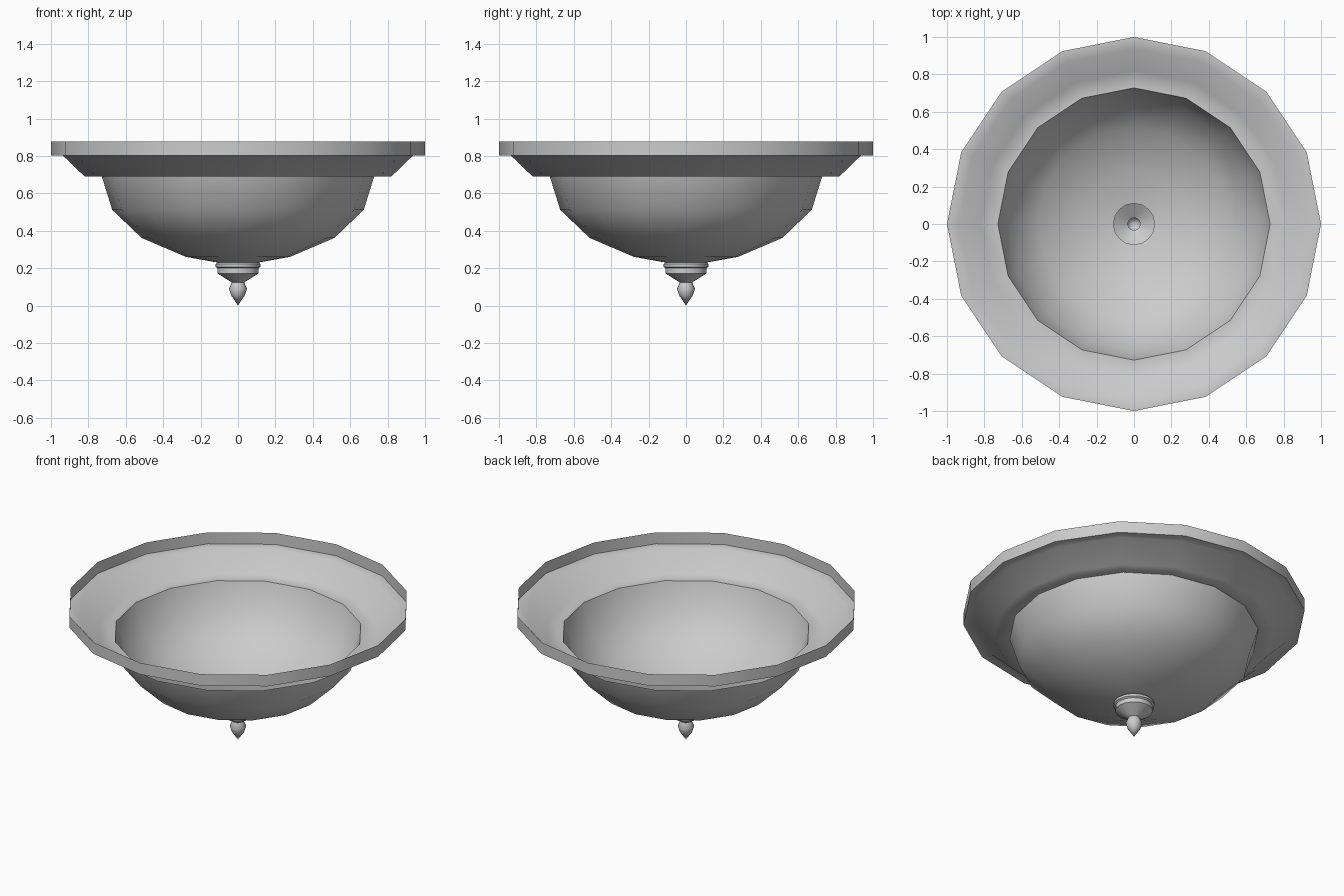
import bpy, bmesh, math
from math import sin, cos, pi, radians

if "Cube" in bpy.data.objects:
    bpy.data.objects.remove(bpy.data.objects["Cube"])


def lathe(name, profile, sides, angle):
    """Spin an (r, z) profile into an open sheet, r = 0 makes a tip."""
    bm = bmesh.new()
    rings = []
    for r, z in profile:
        if r == 0:
            rings.append([bm.verts.new((0, 0, z))] * sides)
        else:
            rings.append([bm.verts.new((r * cos(2 * pi * i / sides), r * sin(2 * pi * i / sides), z))
                          for i in range(sides)])
    for a, b in zip(rings, rings[1:]):
        for i in range(sides):
            j = (i + 1) % sides
            quad = list(dict.fromkeys((a[i], b[i], b[j], a[j])))
            bm.faces.new(quad)
    mesh = bpy.data.meshes.new(name)
    bm.to_mesh(mesh)
    bm.free()
    ob = bpy.data.objects.new(name, mesh)
    bpy.context.collection.objects.link(ob)
    bpy.ops.object.select_all(action='DESELECT')
    ob.select_set(True)
    bpy.context.view_layer.objects.active = ob
    bpy.ops.object.shade_smooth_by_angle(angle=radians(angle))
    return ob


# Ceiling pan: upright band, small step and sloped flange
lathe("ceiling_pan", [(1, 0.877), (1, 0.803), (0.937, 0.803), (0.82, 0.69), (0.728, 0.69)], 16, 60)

# Glass bowl: half ellipsoid, open where the finial sits
bowl = [(0.728 * cos(a), 0.69 - 0.465 * sin(a)) for a in (k * pi / 8 for k in range(4))]
lathe("glass_bowl", bowl + [(0.11, 0.23)], 16, 60)

# Finial: collar, cup and pointed drop
lathe("finial_collar", [(0.11, 0.23), (0.12, 0.222), (0.12, 0.207), (0.11, 0.2), (0.11, 0.172),
                        (0.04, 0.128)], 16, 40)
lathe("finial_drop", [(0.04, 0.128), (0.033, 0.124), (0.048, 0.09), (0.037, 0.055), (0, 0.01 - 0.01)], 16, 60)
